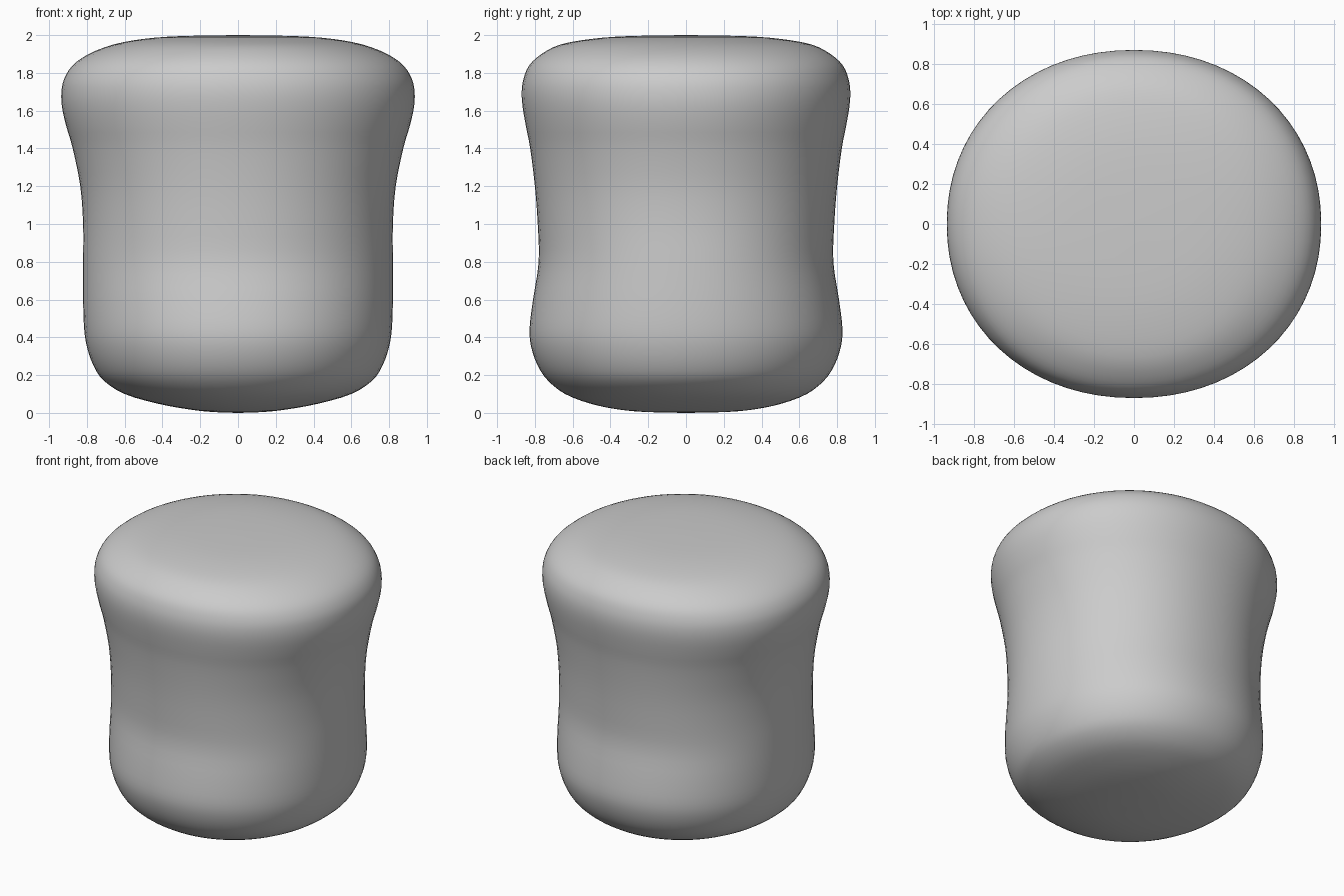
import bpy, bmesh, math

if "Cube" in bpy.data.objects:
    bpy.data.objects.remove(bpy.data.objects["Cube"])

# Side profile from bottom to top: height, half width in x, half depth in y
PROFILE = [
    (0.0, 0.0, 0.0), (0.005, 0.14, 0.22), (0.02, 0.27, 0.37), (0.05, 0.43, 0.51),
    (0.10, 0.60, 0.64), (0.17, 0.71, 0.73), (0.25, 0.765, 0.785), (0.35, 0.80, 0.82),
    (0.45, 0.815, 0.828), (0.60, 0.82, 0.81), (0.80, 0.82, 0.78), (1.00, 0.82, 0.785),
    (1.20, 0.835, 0.80), (1.40, 0.875, 0.825), (1.52, 0.91, 0.848), (1.62, 0.932, 0.865),
    (1.70, 0.935, 0.87), (1.77, 0.92, 0.86), (1.84, 0.875, 0.83), (1.90, 0.79, 0.765),
    (1.95, 0.66, 0.665), (1.98, 0.50, 0.50), (1.995, 0.30, 0.30), (2.0, 0.0, 0.0),
]
SIDES, STEPS, ROUND = 72, 3, 2.1


def smooth_rows(rows, steps):
    """Catmull-Rom curve through the profile rows."""
    pts = [rows[0]] + rows + [rows[-1]]
    out = []
    for a, b, c, d in zip(pts, pts[1:], pts[2:], pts[3:]):
        for s in range(steps):
            t = s / steps
            out.append(tuple(
                0.5 * (2 * q + (r - p) * t + (2 * p - 5 * q + 4 * r - u) * t ** 2
                       + (3 * q - p - 3 * r + u) * t ** 3)
                for p, q, r, u in zip(a, b, c, d)))
    return out[1:]


def rounded(v):
    return math.copysign(abs(v) ** (2 / ROUND), v)


# Cushion body: slightly squared oval rings joined from bottom to top
bm = bmesh.new()
rings = []
for z, rx, ry in smooth_rows(PROFILE, STEPS):
    z = min(max(z, 0.0), 2.0)
    angles = [2 * math.pi * i / SIDES for i in range(SIDES)]
    rings.append([bm.verts.new((rx * rounded(math.cos(a)), ry * rounded(math.sin(a)), z))
                  for a in angles])
for low, high in zip(rings, rings[1:]):
    for i in range(SIDES):
        j = (i + 1) % SIDES
        bm.faces.new((low[i], low[j], high[j], high[i]))

# Closed underside and seat top
for ring, z in ((rings[0], 0.0), (rings[-1], 2.0)):
    pole = bm.verts.new((0, 0, z))
    for i in range(SIDES):
        bm.faces.new((ring[i], ring[(i + 1) % SIDES], pole))
bmesh.ops.recalc_face_normals(bm, faces=bm.faces)
for f in bm.faces:
    f.smooth = True

mesh = bpy.data.meshes.new("cushion_body")
bm.to_mesh(mesh)
bm.free()
bpy.context.collection.objects.link(bpy.data.objects.new("cushion_body", mesh))
